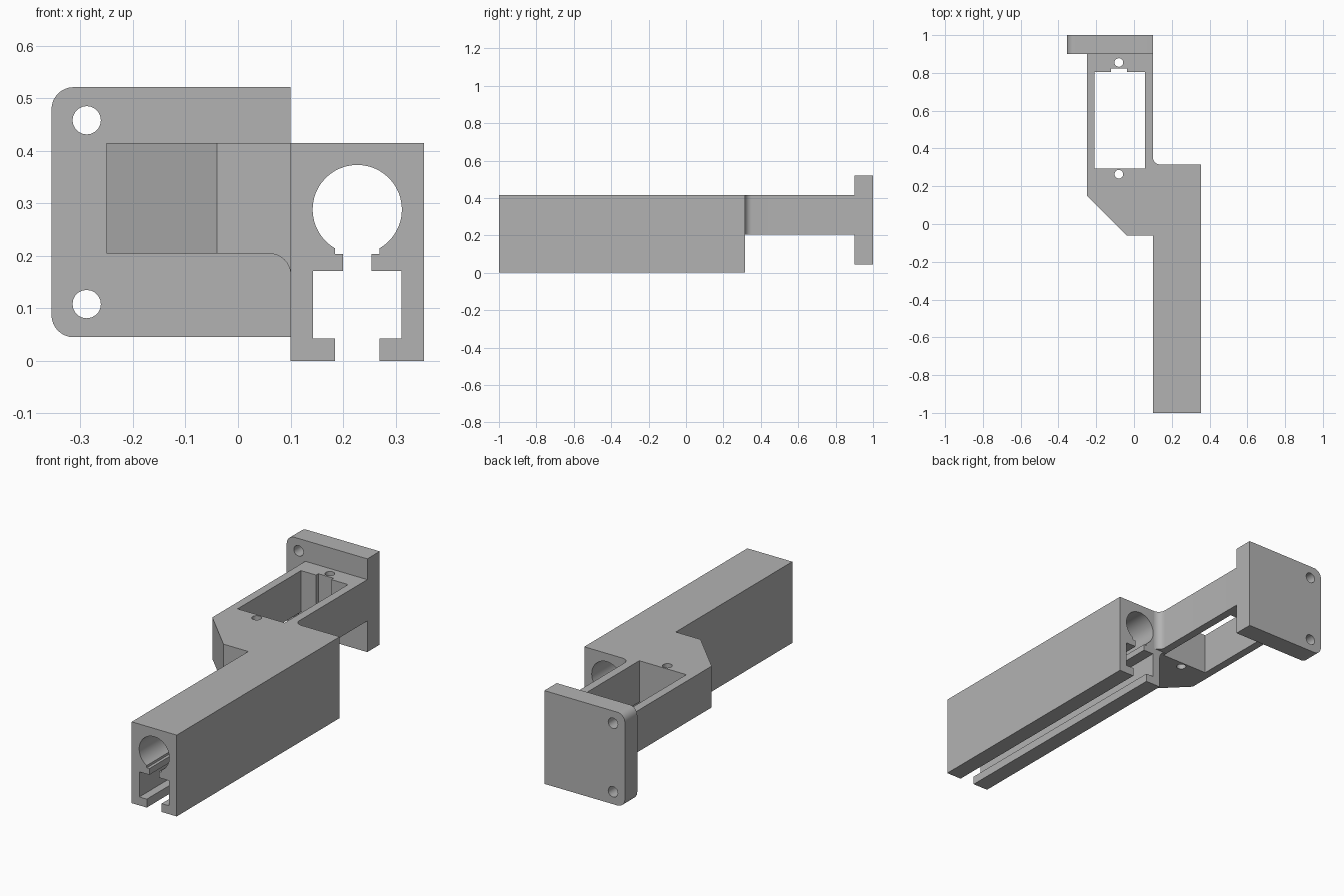
import bpy, bmesh
from math import cos, sin, pi, radians

cube = bpy.data.objects.get("Cube")
if cube:
    bpy.data.objects.remove(cube, do_unlink=True)

grey = bpy.data.materials.new("plain grey")
grey.use_nodes = True
grey.diffuse_color = (0.45, 0.45, 0.45, 1)
grey.node_tree.nodes["Principled BSDF"].inputs["Base Color"].default_value = (0.45, 0.45, 0.45, 1)


def arc(cx, cy, r, start, end, steps):
    """Points along an arc, angles in degrees."""
    angles = [radians(start + (end - start) * i / steps) for i in range(steps + 1)]
    return [(cx + r * cos(a), cy + r * sin(a)) for a in angles]


def circle(cx, cy, r, steps=20):
    return arc(cx, cy, r, 0, 360, steps)[:-1]


def extruded(name, loops, low, high, along_y=False):
    """Fill an outline with its holes and extrude it along z, or along y."""
    curve = bpy.data.curves.new(name, 'CURVE')
    curve.dimensions = '2D'
    curve.fill_mode = 'BOTH'
    curve.extrude = (high - low) / 2
    for loop in loops:
        spline = curve.splines.new('POLY')
        spline.points.add(len(loop) - 1)
        for point, (a, b) in zip(spline.points, loop):
            point.co = (a, b, 0, 1)
        spline.use_cyclic_u = True
    obj = bpy.data.objects.new(name, curve)
    bpy.context.collection.objects.link(obj)
    middle = (low + high) / 2
    obj.location = (0, middle, 0) if along_y else (0, 0, middle)
    obj.rotation_euler = (pi / 2 if along_y else 0, 0, 0)
    bpy.ops.object.select_all(action='DESELECT')
    obj.select_set(True)
    bpy.context.view_layer.objects.active = obj
    bpy.ops.object.convert(target='MESH')
    obj = bpy.context.object
    # Weld the caps to the walls and tidy the flat faces
    bm = bmesh.new()
    bm.from_mesh(obj.data)
    bmesh.ops.remove_doubles(bm, verts=bm.verts, dist=0.0002)
    bmesh.ops.recalc_face_normals(bm, faces=bm.faces)
    bm.to_mesh(obj.data)
    bm.free()
    obj.data.materials.clear()
    obj.data.materials.append(grey)
    bpy.ops.object.shade_smooth_by_angle(angle=radians(30))
    return obj


# Slotted rail: round bore above a T-slot, open at the bottom
axis = 0.227
left_half = [(0.10, 0.415), (0.10, 0), (0.185, 0), (0.185, 0.043), (0.143, 0.043),
             (0.143, 0.171), (0.2, 0.171), (0.2, 0.203), (0.185, 0.203)]
left_half += arc(axis, 0.288, 0.085, 240, 90, 20)
right_half = [(2 * axis - x, z) for x, z in reversed(left_half[:-1])]
extruded("slotted_rail", [left_half + right_half], -1, 0.315, along_y=True)

# Arm with chamfered front corner, fillet to the rail, window and screw holes
outline = [(0.10, -0.06), (-0.04, -0.06), (-0.25, 0.15), (-0.25, 0.90), (0.10, 0.90)]
outline += arc(0.138, 0.353, 0.038, 180, 270, 8) + [(0.10, 0.315)]
window = [(-0.208, 0.294), (0.058, 0.294), (0.058, 0.805), (-0.037, 0.805),
          (-0.037, 0.823), (-0.123, 0.823), (-0.123, 0.805), (-0.208, 0.805)]
holes = [circle(-0.08, y, 0.023) for y in (0.264, 0.855)]
extruded("arm", [outline, window] + holes, 0.204, 0.415)

# Curved fillet under the arm, against the rail wall
gusset = [(0.10, 0.204)] + arc(0.06, 0.164, 0.04, 90, 0, 10)
extruded("under_fillet", [gusset], -0.06, 0.315, along_y=True)

# End plate with two rounded corners and two bolt holes
plate = [(0.10, 0.045), (0.10, 0.521)]
plate += arc(-0.313, 0.479, 0.042, 90, 180, 8) + arc(-0.313, 0.087, 0.042, 180, 270, 8)
bolts = [circle(-0.288, z, 0.027) for z in (0.108, 0.458)]
extruded("end_plate", [plate] + bolts, 0.90, 1, along_y=True)
